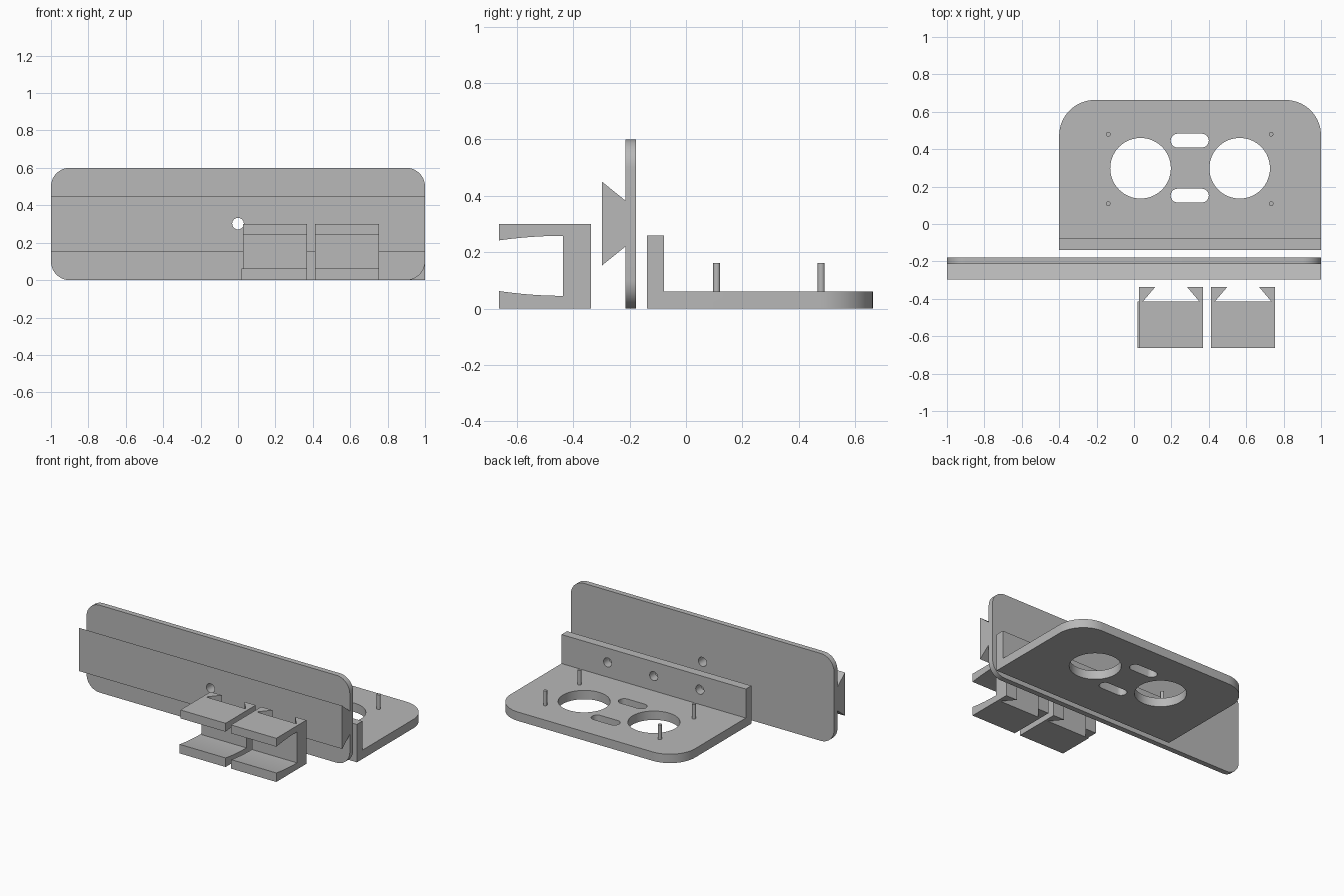
import bpy, bmesh, math

if "Cube" in bpy.data.objects:
    bpy.data.objects.remove(bpy.data.objects["Cube"])

grey = bpy.data.materials.new("plain grey")
grey.diffuse_color = (0.48, 0.48, 0.48, 1)
grey.use_nodes = True
grey.node_tree.nodes["Principled BSDF"].inputs["Base Color"].default_value = grey.diffuse_color


def prism(name, pts, axis, lo, hi):
    """Extrude a 2D outline along an axis: x takes (y,z), y takes (x,z), z takes (x,y)."""
    def place(p, d):
        a, b = p
        return {"x": (d, a, b), "y": (a, d, b), "z": (a, b, d)}[axis]
    bm = bmesh.new()
    bottom = [bm.verts.new(place(p, lo)) for p in pts]
    top = [bm.verts.new(place(p, hi)) for p in pts]
    n = len(pts)
    bm.faces.new(bottom)
    bm.faces.new(top)
    for i in range(n):
        j = (i + 1) % n
        bm.faces.new((bottom[i], bottom[j], top[j], top[i]))
    bmesh.ops.recalc_face_normals(bm, faces=bm.faces)
    mesh = bpy.data.meshes.new(name)
    bm.to_mesh(mesh)
    bm.free()
    mesh.materials.append(grey)
    ob = bpy.data.objects.new(name, mesh)
    bpy.context.collection.objects.link(ob)
    return ob


def arc(cx, cy, r, a0, a1, n):
    return [(cx + r * math.cos(math.radians(a0 + (a1 - a0) * i / n)),
             cy + r * math.sin(math.radians(a0 + (a1 - a0) * i / n))) for i in range(n + 1)]


def circle(cx, cy, r, n=32):
    return arc(cx, cy, r, 0, 360, n)[:-1]


def combine(ob, other, op):
    """Apply a boolean and remove the second object."""
    mod = ob.modifiers.new("join", "BOOLEAN")
    mod.operation, mod.object, mod.solver = op, other, "EXACT"
    bpy.context.view_layer.update()
    mesh = bpy.data.meshes.new_from_object(
        ob.evaluated_get(bpy.context.evaluated_depsgraph_get()))
    ob.modifiers.clear()
    ob.data = mesh
    bpy.data.objects.remove(other)


# Upright plate with rounded corners and a dovetail rail on its front
r = 0.1
plate = prism("rail_plate",
              arc(0.9, 0.5, r, 0, 90, 12) + arc(-0.9, 0.5, r, 90, 180, 12)
              + arc(-0.9, 0.1, r, 180, 270, 12) + arc(0.9, 0.1, r, 270, 360, 12),
              "y", -0.215, -0.178)
rail = prism("rail", [(-0.2, 0.22), (-0.215, 0.22), (-0.298, 0.153),
                      (-0.298, 0.45), (-0.215, 0.383), (-0.2, 0.383)], "x", -1, 1)
combine(plate, rail, "UNION")
combine(plate, prism("cutter", circle(0, 0.302, 0.031), "y", -0.4, -0.1), "DIFFERENCE")

# L-shaped sensor bracket: base with two rounded back corners, plus front wall
r = 0.19
bracket = prism("bracket",
                [(-0.4, -0.138), (1, -0.138)] + arc(1 - r, 0.663 - r, r, 0, 90, 16)
                + arc(-0.4 + r, 0.663 - r, r, 90, 180, 16), "z", 0, 0.061)
wall = prism("wall", [(-0.138, 0.03), (-0.078, 0.03), (-0.078, 0.26), (-0.138, 0.26)],
             "x", -0.4, 1)
combine(bracket, wall, "UNION")

# Large round openings, slots and wall screw holes
for x in (0.035, 0.565):
    combine(bracket, prism("cutter", circle(x, 0.298, 0.162, 64), "z", -0.1, 0.2), "DIFFERENCE")
for y in (0.152, 0.446):
    slot = arc(0.363, y, 0.037, -90, 90, 12) + arc(0.233, y, 0.037, 90, 270, 12)
    combine(bracket, prism("cutter", slot, "z", -0.1, 0.2), "DIFFERENCE")
for x in (-0.05, 0.3, 0.65):
    combine(bracket, prism("cutter", circle(x, 0.162, 0.031), "y", -0.2, 0), "DIFFERENCE")

# Mounting pegs
for x in (-0.138, 0.733):
    for y in (0.109, 0.48):
        prism("peg", circle(x, y, 0.0125, 16), "z", 0.055, 0.161)

# C-shaped clips with gently curved jaws and a vertical dovetail slot
steps = [i / 10 for i in range(11)]
lower = [(-0.663 + 0.226 * t, 0.045 + 0.017 * (1 - t) ** 2) for t in steps]
upper = [(-0.663 + 0.226 * t, 0.258 - 0.016 * (1 - t) ** 2) for t in reversed(steps)]
jaws = [(-0.337, 0), (-0.337, 0.3), (-0.663, 0.3)] + upper[::-1] + lower[::-1] + [(-0.663, 0)]
for x in (0.027, 0.412):
    clip = prism("clip", jaws, "x", x, x + 0.343)
    groove = [(x + 0.02, -0.415), (x + 0.323, -0.415), (x + 0.257, -0.337),
              (x + 0.257, -0.3), (x + 0.086, -0.3), (x + 0.086, -0.337)]
    combine(clip, prism("cutter", groove, "z", -0.1, 0.4), "DIFFERENCE")

# Thin side lip on the lower jaw of the first clip
prism("jaw_lip", [(-0.663, 0)] + lower + [(-0.415, 0.045), (-0.415, 0)], "x", 0.02, 0.027)

# Smooth the round walls and keep the edges sharp
for ob in bpy.context.scene.objects:
    ob.select_set(True)
    bpy.context.view_layer.objects.active = ob
bpy.ops.object.shade_smooth_by_angle(angle=math.radians(30))
